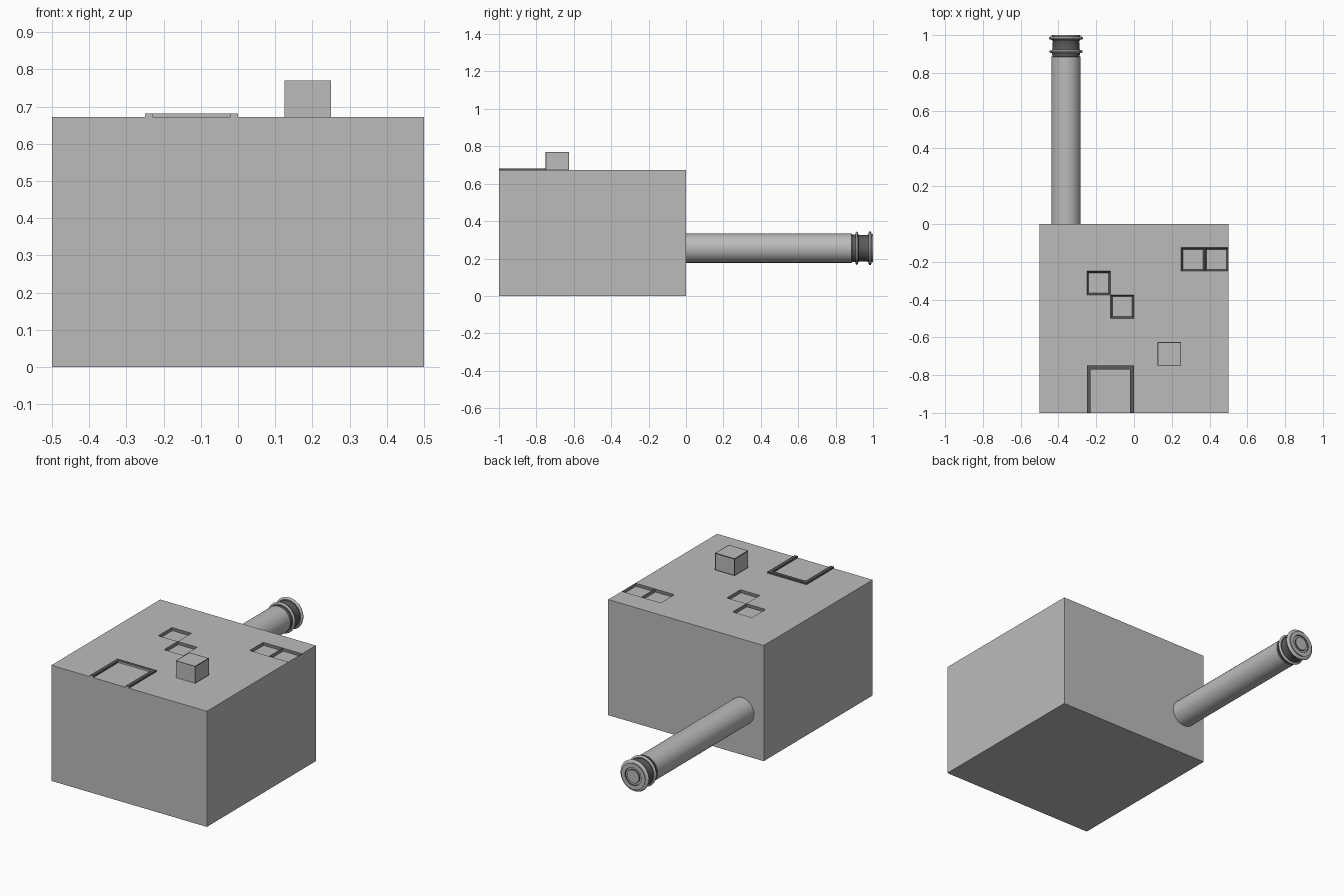
import bpy, bmesh, math
from mathutils import Matrix, Vector

if "Cube" in bpy.data.objects:
    bpy.data.objects.remove(bpy.data.objects["Cube"])

TOP = 0.672
CELL = 0.125


def material(name, v):
    m = bpy.data.materials.new(name)
    m.diffuse_color = (v, v, v, 1)
    m.use_nodes = True
    m.node_tree.nodes["Principled BSDF"].inputs["Base Color"].default_value = m.diffuse_color
    return m


MATS = [material("mid_grey", 0.5), material("dark_grey", 0.1)]


def finish(bm, name):
    bmesh.ops.recalc_face_normals(bm, faces=bm.faces)
    me = bpy.data.meshes.new(name)
    bm.to_mesh(me)
    bm.free()
    for m in MATS:
        me.materials.append(m)
    ob = bpy.data.objects.new(name, me)
    bpy.context.collection.objects.link(ob)
    return ob


def add_box(bm, lo, hi):
    lo, hi = Vector(lo), Vector(hi)
    m = Matrix.Translation((lo + hi) / 2) @ Matrix.Diagonal((*(hi - lo), 1))
    bmesh.ops.create_cube(bm, size=1, matrix=m)


def dark_inset(bm, faces, thickness, depth=0.0):
    """Inset each face; the new border faces become dark."""
    bm.normal_update()
    res = bmesh.ops.inset_individual(bm, faces=faces, thickness=thickness, depth=depth)
    for f in res["faces"]:
        f.material_index = 1
    for f in faces:
        f.material_index = 0


# Main block on a 1/8 grid, with shallow tapered pits inset into single top cells
bm = bmesh.new()
add_box(bm, (-0.5, -1, 0), (0.5, 0, TOP))
bmesh.ops.subdivide_edges(bm, edges=bm.edges[:], cuts=7, use_grid_fill=True)
pit_centres = [(-0.1875, -0.3125), (-0.0625, -0.4375),
               (0.3125, -0.1875), (0.4375, -0.1875)]
pits = []
for f in bm.faces:
    c = f.calc_center_median()
    if c.z > TOP - 1e-4 and any(math.dist(c.xy, p) < 0.02 for p in pit_centres):
        pits.append(f)
dark_inset(bm, pits, 0.014, -0.012)
bmesh.ops.dissolve_limit(bm, angle_limit=math.radians(1), delimit={'MATERIAL'},
                         verts=bm.verts[:], edges=bm.edges[:])
finish(bm, "main_block")

# Small cube standing on top, dark edging everywhere but the front
bm = bmesh.new()
add_box(bm, (CELL, -0.75, TOP), (2 * CELL, -0.625, 0.77))
bm.normal_update()
dark_inset(bm, [f for f in bm.faces if f.normal.y > -0.5 and f.normal.z > -0.5], 0.006)
finish(bm, "top_cube")

# Raised rim on three sides of the front panel, dark except where it faces front
bm = bmesh.new()
w, h = 0.02, TOP + 0.01
add_box(bm, (-0.25, -1, TOP), (-0.25 + w, -0.75 - w, h))
add_box(bm, (-w, -1, TOP), (0, -0.75 - w, h))
add_box(bm, (-0.25, -0.75 - w, TOP), (0, -0.75, h))
bm.normal_update()
for f in bm.faces:
    f.material_index = int(f.normal.y > -0.5)
finish(bm, "panel_rim")

# Barrel: turned profile of (radius, distance along y)
profile = [(0, 0), (0.078, 0), (0.078, 0.885), (0.072, 0.888), (0.074, 0.902)]


def bead(y, base, tip, half):
    return [(base + (tip - base) * math.sin(math.pi * i / 6),
             y - half * math.cos(math.pi * i / 6)) for i in range(7)]


profile += bead(0.913, 0.074, 0.089, 0.008)
profile += [(0.072, 0.925), (0.07, 0.965)]
profile += bead(0.984, 0.074, 0.091, 0.009)
profile += [(0.076, 1.0), (0.052, 1.0), (0.050, 0.994),
            (0.040, 0.994), (0.038, 1.0), (0, 1.0)]
bm = bmesh.new()
verts = [bm.verts.new((r, y, 0)) for r, y in profile]
edges = [bm.edges.new(p) for p in zip(verts, verts[1:])]
bmesh.ops.spin(bm, geom=verts + edges, cent=(0, 0, 0), axis=(0, 1, 0),
               angle=2 * math.pi, steps=32, use_duplicate=False)
bmesh.ops.remove_doubles(bm, verts=bm.verts[:], dist=1e-5)
# Dark neck bands on either side of the first bead, and the groove in the end
for f in bm.faces:
    y = f.calc_center_median().y
    ring = [v.co.xz.length for v in f.verts]
    neck = 0.884 < y < 0.906 or 0.92 < y < 0.976
    groove = y > 0.99 and 0.037 < min(ring) and max(ring) < 0.053 and y < 0.999
    f.material_index = int(neck or (groove and max(ring) - min(ring) < 0.005))
barrel = finish(bm, "barrel")
barrel.location = (-0.36, 0, 0.255)
bpy.context.view_layer.objects.active = barrel
barrel.select_set(True)
bpy.ops.object.shade_smooth_by_angle(angle=math.radians(40))
